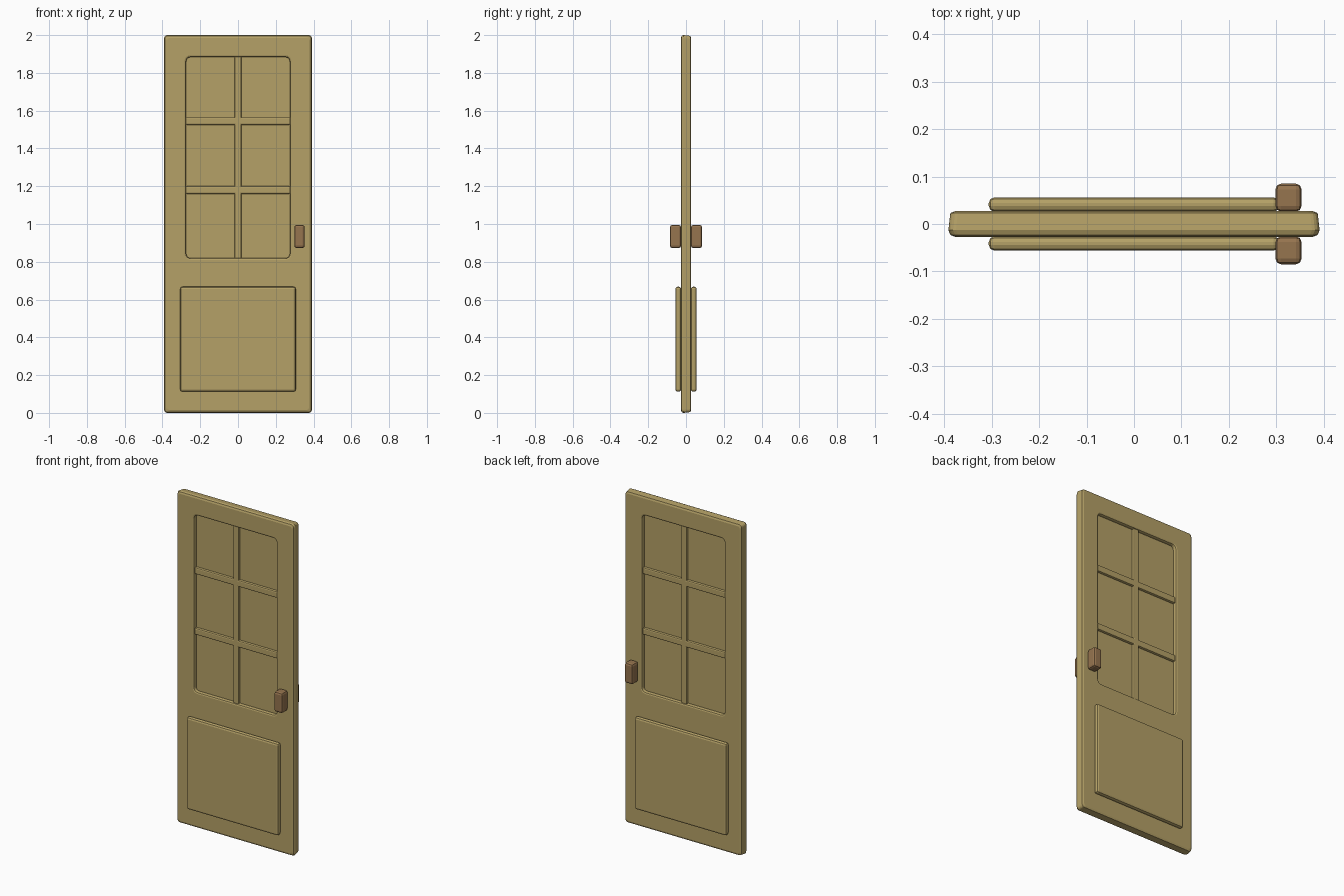
import bpy
import bmesh
from math import cos, sin, pi

cube = bpy.data.objects.get("Cube")
if cube:
    bpy.data.objects.remove(cube, do_unlink=True)


def make_material(name, color):
    mat = bpy.data.materials.new(name)
    mat.use_nodes = True
    mat.diffuse_color = (*color, 1)
    mat.node_tree.nodes["Principled BSDF"].inputs["Base Color"].default_value = (*color, 1)
    return mat


tan_wood = make_material("tan_wood", (0.46, 0.355, 0.135))
brown_handle = make_material("brown_handle", (0.305, 0.176, 0.078))


def add_object(name, bm, mat):
    bmesh.ops.recalc_face_normals(bm, faces=bm.faces)
    mesh = bpy.data.meshes.new(name)
    bm.to_mesh(mesh)
    bm.free()
    mesh.materials.append(mat)
    obj = bpy.data.objects.new(name, mesh)
    bpy.context.collection.objects.link(obj)
    return obj


def box(name, xs, ys, zs, mat, bevel=0.0, segments=2):
    """Box between low and high limits on each axis, with eased edges."""
    bm = bmesh.new()
    bmesh.ops.create_cube(bm, size=1)
    for v in bm.verts:
        for axis, (low, high) in enumerate((xs, ys, zs)):
            v.co[axis] = high if v.co[axis] > 0 else low
    if bevel:
        bmesh.ops.bevel(bm, geom=bm.edges[:], offset=bevel, segments=segments,
                        profile=0.5, affect='EDGES')
    return add_object(name, bm, mat)


def rounded_ring(bm, half_width, low, high, radius, y, steps=4):
    """Ring of vertices along an upright rounded rectangle."""
    ring = []
    for corner, (sx, top) in enumerate(((1, True), (-1, True), (-1, False), (1, False))):
        cx = sx * (half_width - radius)
        cz = high - radius if top else low + radius
        for i in range(steps + 1):
            a = (corner + i / steps) * pi / 2
            ring.append(bm.verts.new((cx + radius * cos(a), y, cz + radius * sin(a))))
    return ring


# Door frame: closed section swept round the outer edge and the window opening
HALF, EASE = 0.027, 0.014
RIM = 0.010
arc = [i * pi / 4 for i in range(3)]
bm = bmesh.new()
rings = []
for a in arc + [pi - a for a in reversed(arc)]:
    inset = EASE * (1 - sin(a))
    y = -(HALF - EASE) * (1 if cos(a) > 0 or a == arc[-1] and len(rings) < 3 else -1) - EASE * cos(a)
    rings.append(rounded_ring(bm, 0.391 - inset, inset, 2 - inset, 0.016, y))
for side in (1, -1):
    for a in (arc if side < 0 else reversed(arc)):
        grow = RIM * (1 - sin(a))
        y = side * (HALF - RIM + RIM * cos(a))
        # the rim opens out towards each face of the door
        rings.append((grow, y))
inner = [r for r in rings if isinstance(r, tuple)]
rings = [r for r in rings if not isinstance(r, tuple)]
inner.sort(key=lambda item: -item[1])
for grow, y in inner:
    rings.append(rounded_ring(bm, 0.274 + grow, 0.82 - grow, 1.883 + grow, 0.022 + grow, y))
for k, ring in enumerate(rings):
    other = rings[(k + 1) % len(rings)]
    for i in range(len(ring)):
        j = (i + 1) % len(ring)
        bm.faces.new((ring[i], ring[j], other[j], other[i]))
add_object("door_frame", bm, tan_wood)

# Window pane and its glazing bars
box("window_pane", (-0.29, 0.29), (-0.006, 0.006), (0.80, 1.90), tan_wood)
box("vertical_bar", (-0.019, 0.018), (-0.021, 0.021), (0.814, 1.889), tan_wood, 0.007)
for label, z in (("lower", 1.18), ("upper", 1.545)):
    box(label + "_bar", (-0.277, 0.277), (-0.021, 0.021), (z - 0.02, z + 0.02),
        tan_wood, 0.007)

# Raised panel and handle on each face
for label, side in (("front", -1), ("back", 1)):
    def depth(near, far):
        return tuple(sorted((side * near, side * far)))
    box(label + "_panel", (-0.306, 0.306), depth(0.026, 0.056), (0.112, 0.668),
        tan_wood, 0.012)
    box(label + "_handle", (0.298, 0.353), depth(0.026, 0.085), (0.873, 0.995),
        brown_handle, 0.012)
